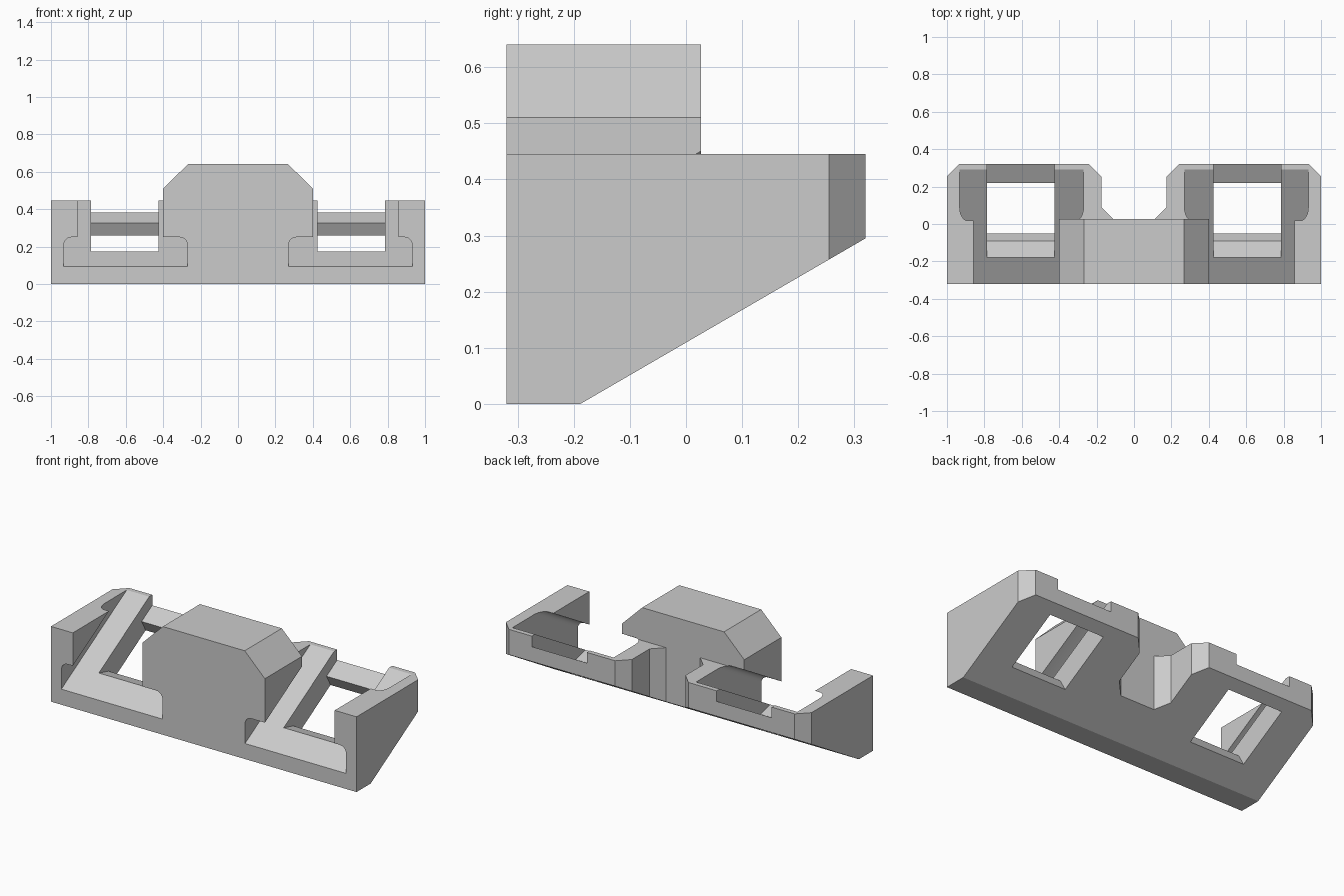
import bpy, bmesh, math
from mathutils import Vector

cube = bpy.data.objects.get("Cube")
if cube:
    bpy.data.objects.remove(cube, do_unlink=True)

SLOPE = math.tan(math.radians(30))
FRONT, BACK, DECK = -0.32, 0.32, 0.445

grey = bpy.data.materials.new("light grey")
grey.use_nodes = True
grey.diffuse_color = (0.6, 0.6, 0.6, 1)
grey.node_tree.nodes["Principled BSDF"].inputs["Base Color"].default_value = (0.6, 0.6, 0.6, 1)


def prism(name, points, sweep):
    """Closed solid: a planar outline swept along a vector."""
    bm = bmesh.new()
    face = bm.faces.new([bm.verts.new(p) for p in points])
    swept = bmesh.ops.extrude_face_region(bm, geom=[face])["geom"]
    moved = [g for g in swept if isinstance(g, bmesh.types.BMVert)]
    bmesh.ops.translate(bm, verts=moved, vec=Vector(sweep))
    bmesh.ops.recalc_face_normals(bm, faces=bm.faces[:])
    mesh = bpy.data.meshes.new(name)
    bm.to_mesh(mesh)
    bm.free()
    mesh.materials.append(grey)
    obj = bpy.data.objects.new(name, mesh)
    bpy.context.collection.objects.link(obj)
    return obj


def combine(target, tool, operation):
    """Apply a boolean and discard the tool."""
    tool.hide_render = True
    mod = target.modifiers.new("cut", 'BOOLEAN')
    mod.operation, mod.solver, mod.object = operation, 'EXACT', tool
    bpy.ops.object.select_all(action='DESELECT')
    bpy.context.view_layer.objects.active = target
    target.select_set(True)
    bpy.ops.object.modifier_apply(modifier=mod.name)
    bpy.data.objects.remove(tool, do_unlink=True)


# Base: wedge-shaped side profile
side = [(FRONT, 0), (-0.188, 0), (BACK, 0.295), (BACK, DECK), (FRONT, DECK)]
body = prism("bracket_body", [(-1, y, z) for y, z in side], (2, 0, 0))

# Plan outline: chamfered rear corners and the gap between the two arms
half = [(1, -0.5), (1, 0.255), (0.935, BACK), (0.24, BACK),
        (0.175, 0.255), (0.175, 0.09), (0.112, 0.027)]
plan = half + [(-x, y) for x, y in reversed(half)]
combine(body, prism("plan_outline", [(x, y, -1) for x, y in plan], (0, 0, 3)), 'INTERSECT')

# Raised centre block with chamfered top edges
block = [(0.4, 0.2), (0.4, 0.51), (0.268, 0.64)]
block += [(-x, z) for x, z in reversed(block)]
combine(body, prism("centre_block", [(x, FRONT, z) for x, z in block], (0, 0.347, 0)), 'UNION')

# Sloping undercut slot with rounded shoulders, one per side
R, LOW, TOP, INNER, OUTER = 0.042, 0.092, 0.25, 0.27, 0.932
arc = [math.radians(a) for a in range(0, 91, 15)]
slot = [(INNER, LOW), (OUTER, LOW)]
slot += [(OUTER - R + R * math.cos(a), TOP - R + R * math.sin(a)) for a in arc]
slot += [(0.857, TOP), (0.857, 1.5), (0.4, 1.5), (0.4, TOP)]
slot += [(INNER + R - R * math.cos(a), TOP - R + R * math.sin(a)) for a in reversed(arc)]

# Window: recessed strip in the slot floor, opening square to the slope
window = [(-0.18, 0.173), (-0.09, 0.15), (-0.01, 0.011), (0.30, 0.186),
          (0.22, 0.325), (0.42, 0.325 + 0.2 * SLOPE), (0.42, 0.9), (-0.18, 0.9)]

for s in (1, -1):
    start = -0.5
    drop = (start - FRONT) * SLOPE
    combine(body, prism("slot_cutter", [(s * x, start, z + drop) for x, z in slot],
                        (0, 1.1, 1.1 * SLOPE)), 'DIFFERENCE')
    combine(body, prism("window_cutter", [(s * 0.425, y, z) for y, z in window],
                        (s * 0.36, 0, 0)), 'DIFFERENCE')

bpy.ops.object.select_all(action='DESELECT')
body.select_set(True)
bpy.context.view_layer.objects.active = body
bpy.ops.object.shade_smooth_by_angle(angle=math.radians(25))
